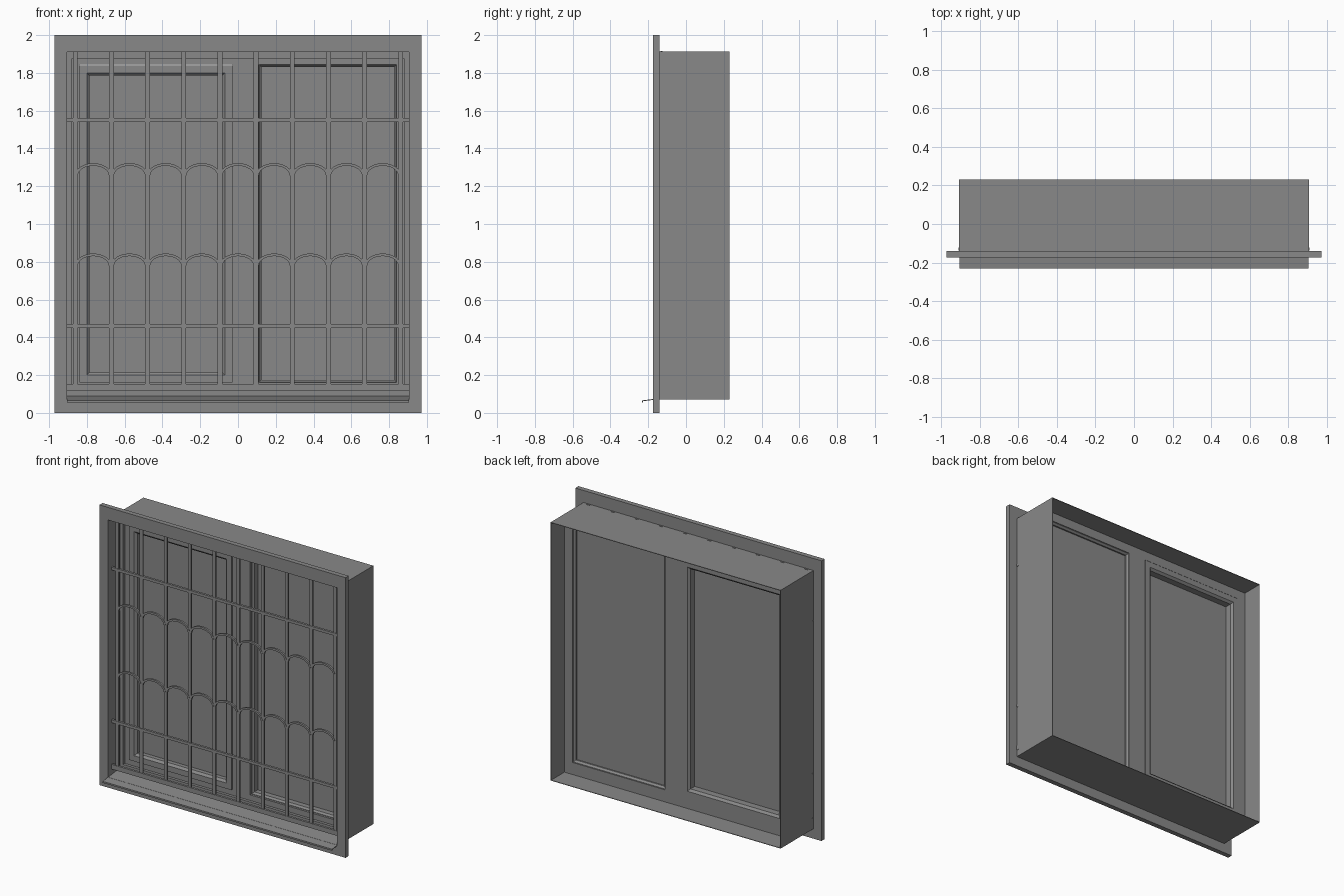
import bpy, bmesh, math

old = bpy.data.objects.get("Cube")
if old:
    bpy.data.objects.remove(old)

GREY = (0.25, 0.25, 0.25, 1)
mat = bpy.data.materials.new("plain grey")
mat.use_nodes = True
mat.diffuse_color = GREY
mat.node_tree.nodes["Principled BSDF"].inputs["Base Color"].default_value = GREY


def finish(name, bm):
    bmesh.ops.recalc_face_normals(bm, faces=bm.faces)
    mesh = bpy.data.meshes.new(name)
    bm.to_mesh(mesh)
    bm.free()
    mesh.materials.append(mat)
    obj = bpy.data.objects.new(name, mesh)
    bpy.context.collection.objects.link(obj)
    return obj


def grow(rect, d):
    x0, x1, z0, z1 = rect
    return (x0 - d, x1 + d, z0 - d, z1 + d)


def frame(name, outer, inner, y0, y1, flare=0.0):
    """Rectangular frame; flare widens the opening towards front and back."""
    bm = bmesh.new()
    wide = grow(inner, flare)
    section = [(outer, y0), (wide, y0)]
    if flare:
        section += [(inner, y0 + flare), (inner, y1 - flare)]
    section += [(wide, y1), (outer, y1)]
    loops = []
    for (xa, xb, za, zb), y in section:
        loops.append([bm.verts.new((x, y, z)) for x, z in
                      ((xa, za), (xb, za), (xb, zb), (xa, zb))])
    for a, b in zip(loops, loops[1:] + loops[:1]):
        for i in range(4):
            j = (i + 1) % 4
            bm.faces.new((a[i], a[j], b[j], b[i]))
    return finish(name, bm)


def box(name, x0, x1, y0, y1, z0, z1):
    bm = bmesh.new()
    bmesh.ops.create_cube(bm, size=1)
    for v in bm.verts:
        v.co = ((x0, x1)[v.co.x > 0], (y0, y1)[v.co.y > 0], (z0, z1)[v.co.z > 0])
    return finish(name, bm)


# Wall trim and deep reveal lining
OPENING = (-0.908, 0.908, 0.07, 1.914)
frame("front_trim", (-0.972, 0.972, 0, 2), grow(OPENING, -0.004), -0.175, -0.14)
frame("reveal_lining", OPENING, grow(OPENING, -0.004), -0.15, 0.23)

# Window frame, mullion, opening sash and fixed pane
LEFT_BAY = (-0.84, -0.03, 0.16, 1.84)
RIGHT_BAY = (0.11, 0.84, 0.16, 1.845)
frame("outer_frame", grow(OPENING, -0.003), (-0.84, 0.84, 0.16, 1.845), -0.02, 0.08)
frame("frame_lip", grow(OPENING, -0.003), (-0.88, 0.88, 0.12, 1.875), -0.04, -0.02)
box("mullion", -0.03, 0.11, -0.02, 0.08, 0.16, 1.845)
frame("sash", LEFT_BAY, grow(LEFT_BAY, -0.055), -0.03, 0.085, 0.015)
frame("fixed_pane_bead", RIGHT_BAY, grow(RIGHT_BAY, -0.015), -0.005, 0.075, 0.012)
box("sash_glass", -0.79, -0.08, 0.015, 0.023, 0.21, 1.79)
box("fixed_glass", 0.11, 0.84, 0.045, 0.053, 0.16, 1.845)

# Sloping sill sheet with a folded drip edge
bm = bmesh.new()
profile = [(-0.232, 0.055), (-0.232, 0.066), (-0.02, 0.092), (-0.02, 0.088),
           (-0.228, 0.062), (-0.228, 0.055)]
end = bm.faces.new([bm.verts.new((-0.906, y, z)) for y, z in profile])
side = bmesh.ops.extrude_face_region(bm, geom=[end])
bmesh.ops.translate(bm, vec=(1.812, 0, 0),
                    verts=[v for v in side["geom"] if isinstance(v, bmesh.types.BMVert)])
finish("sill", bm)

# Security grille: upright bars and cross bars
PITCH, GRILLE_Y = 0.1915, -0.13
bars = [(i - 4.5) * PITCH for i in range(10)]
for i, x in enumerate(bars):
    box(f"upright_bar_{i + 1}", x - 0.0125, x + 0.0125,
        GRILLE_Y - 0.005, GRILLE_Y + 0.005, 0.13, 1.917)
for name, z, half in (("upper", 1.55, 0.01), ("lower", 0.46, 0.01), ("bottom", 0.135, 0.017)):
    box(f"{name}_cross_bar", -0.911, 0.911, GRILLE_Y - 0.008, GRILLE_Y + 0.008,
        z - half, z + half)


def arch(name, cx, z):
    """Flat strip bent into a shallow arch between two uprights."""
    bm = bmesh.new()
    rings = []
    steps = 12
    for i in range(steps + 1):
        a = math.pi * i / steps
        ring = []
        for w, y in ((0, -0.007), (0.014, -0.007), (0.014, 0.007), (0, 0.007)):
            ring.append(bm.verts.new((cx - (0.082 + w) * math.cos(a), GRILLE_Y + y,
                                      z + (0.05 + w) * math.sin(a))))
        rings.append(ring)
    for a, b in zip(rings, rings[1:]):
        for i in range(4):
            j = (i + 1) % 4
            bm.faces.new((a[i], a[j], b[j], b[i]))
    bm.faces.new(rings[0])
    bm.faces.new(rings[-1])
    finish(name, bm)


# Two rows of decorative arches
for row, z in (("upper", 1.258), ("lower", 0.78)):
    for i in range(9):
        arch(f"{row}_arch_{i + 1}", (bars[i] + bars[i + 1]) / 2, z)
